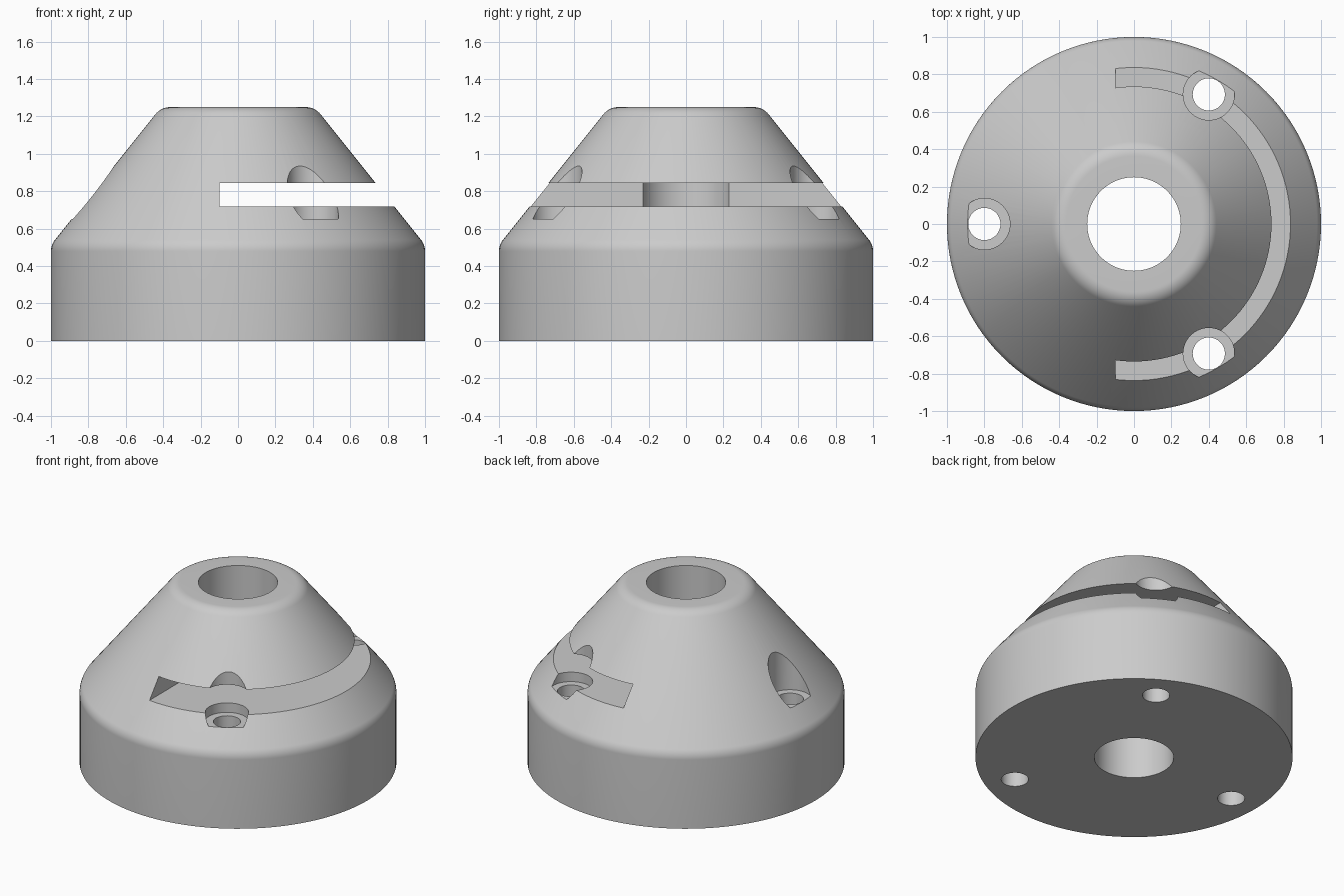
import bpy, bmesh, math
from mathutils import Vector, Matrix

SIDES = 128
if "Cube" in bpy.data.objects:
    bpy.data.objects.remove(bpy.data.objects["Cube"], do_unlink=True)

# Single material
grey = bpy.data.materials.new("light grey")
grey.use_nodes = True
colour = (0.6, 0.6, 0.6, 1)
grey.diffuse_color = colour
grey.node_tree.nodes["Principled BSDF"].inputs["Base Color"].default_value = colour


def make_object(name, bm):
    bmesh.ops.recalc_face_normals(bm, faces=bm.faces)
    mesh = bpy.data.meshes.new(name)
    bm.to_mesh(mesh)
    bm.free()
    mesh.materials.append(grey)
    obj = bpy.data.objects.new(name, mesh)
    bpy.context.collection.objects.link(obj)
    return obj


def fillet(before, corner, after, radius, steps=8):
    """Circular arc that rounds a profile corner."""
    p = Vector(corner)
    a, b = (Vector(before) - p).normalized(), (Vector(after) - p).normalized()
    half = a.angle(b) / 2
    w, reach = math.sin(half), radius / math.tan(half)
    start, end = p + a * reach, p + b * reach
    points = []
    for i in range(steps + 1):
        t = i / steps
        u, v, k = (1 - t) ** 2, t * t, 2 * w * t * (1 - t)
        points.append((start * u + p * k + end * v) / (u + v + k))
    return points


def lathe(name, profile):
    """Closed ring swept round the z axis from (radius, height) points."""
    bm = bmesh.new()
    rings = []
    for i in range(SIDES):
        turn = 2 * math.pi * i / SIDES
        rings.append([bm.verts.new((r * math.cos(turn), r * math.sin(turn), z))
                      for r, z in profile])
    n = len(profile)
    for i in range(SIDES):
        one, two = rings[i], rings[(i + 1) % SIDES]
        for j in range(n):
            k = (j + 1) % n
            bm.faces.new((one[j], two[j], two[k], one[k]))
    return make_object(name, bm)


def cylinder(name, radius, bottom, top, x, y):
    bm = bmesh.new()
    bmesh.ops.create_cone(bm, cap_ends=True, segments=64, radius1=radius,
                          radius2=radius, depth=top - bottom,
                          matrix=Matrix.Translation((x, y, (bottom + top) / 2)))
    return make_object(name, bm)


def box(name, low, high):
    bm = bmesh.new()
    low, high = Vector(low), Vector(high)
    bmesh.ops.create_cube(bm, size=1, matrix=Matrix.Translation((low + high) / 2)
                          @ Matrix.Diagonal((*(high - low), 1)))
    return make_object(name, bm)


# Conical body with a central bore and rounded shoulders
BORE = 0.25
foot, shoulder, rim, lip = (1, 0), (1, 0.514), (0.411, 1.25), (BORE, 1.25)
profile = [(BORE, 0), foot]
profile += fillet(foot, shoulder, rim, 0.1)
profile += fillet(shoulder, rim, lip, 0.1)
profile.append(lip)
body = lathe("conical_hub", profile)

# Side slot and three counterbored screw holes
cutters = [box("slot_cutter", (-0.1, -1.5, 0.718), (1.5, 1.5, 0.845))]
for i in range(3):
    turn = math.radians(60 + 120 * i)
    x, y = 0.8 * math.cos(turn), 0.8 * math.sin(turn)
    cutters.append(cylinder("screw_cutter", 0.086, -0.2, 0.7, x, y))
    cutters.append(cylinder("counterbore_cutter", 0.137, 0.652, 1.5, x, y))
for cutter in cutters:
    cutter.hide_render = True
    mod = body.modifiers.new(cutter.name, "BOOLEAN")
    mod.operation, mod.solver, mod.object = "DIFFERENCE", "EXACT", cutter

# Bake the cuts, then drop the cutters
graph = bpy.context.evaluated_depsgraph_get()
cut_mesh = bpy.data.meshes.new_from_object(body.evaluated_get(graph))
body.modifiers.clear()
body.data = cut_mesh
for cutter in cutters:
    bpy.data.objects.remove(cutter, do_unlink=True)

# Smooth curved walls, crisp cut edges
bpy.ops.object.select_all(action="DESELECT")
body.select_set(True)
bpy.context.view_layer.objects.active = body
bpy.ops.object.shade_smooth_by_angle(angle=math.radians(25))
